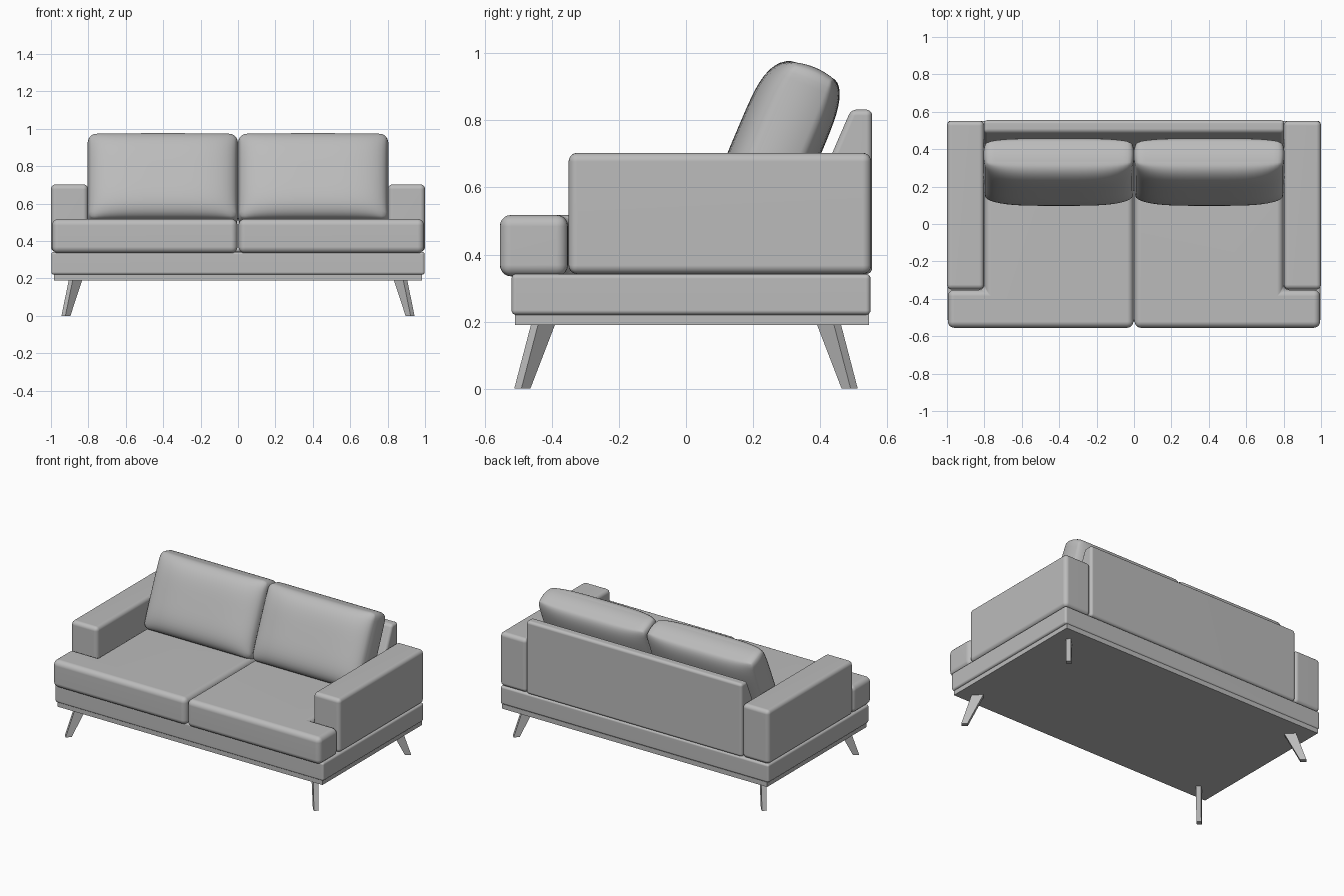
import bpy, bmesh
from math import sin, radians, pi, sqrt
from mathutils import Matrix, Vector

cube = bpy.data.objects.get("Cube")
if cube:
    bpy.data.objects.remove(cube, do_unlink=True)

fabric = bpy.data.materials.new("grey_fabric")
fabric.use_nodes = True
GREY = (0.5, 0.5, 0.5, 1)
fabric.diffuse_color = GREY
fabric.node_tree.nodes["Principled BSDF"].inputs["Base Color"].default_value = GREY


def finish(name, bm, smooth=True):
    """Turn a bmesh into a named, shaded object."""
    bmesh.ops.recalc_face_normals(bm, faces=bm.faces)
    mesh = bpy.data.meshes.new(name)
    bm.to_mesh(mesh)
    bm.free()
    mesh.materials.append(fabric)
    obj = bpy.data.objects.new(name, mesh)
    bpy.context.collection.objects.link(obj)
    if smooth:
        bpy.ops.object.select_all(action='DESELECT')
        obj.select_set(True)
        bpy.context.view_layer.objects.active = obj
        bpy.ops.object.shade_smooth_by_angle(angle=radians(40))
        normals = obj.modifiers.new("even_normals", 'WEIGHTED_NORMAL')
        normals.keep_sharp = True
    return obj


def prism(name, outline, offset, bevel=0.0):
    """Extrude a closed outline of 3D points and round its edges."""
    bm = bmesh.new()
    face = bm.faces.new([bm.verts.new(p) for p in outline])
    ext = bmesh.ops.extrude_face_region(bm, geom=[face], use_keep_orig=True)
    moved = [g for g in ext["geom"] if isinstance(g, bmesh.types.BMVert)]
    bmesh.ops.translate(bm, verts=moved, vec=offset)
    bmesh.ops.recalc_face_normals(bm, faces=bm.faces)
    if bevel:
        bmesh.ops.bevel(bm, geom=bm.edges[:], offset=bevel, segments=5,
                        profile=0.5, affect='EDGES', clamp_overlap=True)
    return finish(name, bm, bevel > 0)


def box(name, x, y, z, bevel=0.0):
    outline = [(x[0], y[0], z[0]), (x[1], y[0], z[0]),
               (x[1], y[1], z[0]), (x[0], y[1], z[0])]
    return prism(name, outline, (0, 0, z[1] - z[0]), bevel)


def back_cushion(name, cx):
    """Tilted box cushion with a puffed front and back."""
    hx, hy, hz, radius = 0.395, 0.0575, 0.245, 0.035
    bm = bmesh.new()
    bmesh.ops.create_cube(bm, size=2)
    bmesh.ops.subdivide_edges(bm, edges=bm.edges[:], cuts=23, use_grid_fill=True)
    for v in bm.verts:
        u, w = sin(v.co.x * pi / 2), sin(v.co.z * pi / 2)
        puff = sqrt(max(0, 1 - u ** 4) * max(0, 1 - w ** 4))
        t = v.co.y
        x, z, y = u * hx, w * hz, t * hy
        if t < -0.999:
            y -= 0.085 * puff
        elif t > 0.999:
            y += 0.058 * puff
        else:
            # gently domed side panels
            dome = 0.008 * (1 - t * t)
            x += dome * u ** 9
            z += dome * w ** 9
        # round the four corners of the face outline
        dx, dz = abs(x) - hx + radius, abs(z) - hz + radius
        if dx > 0 and dz > 0:
            k = max(dx, dz) / sqrt(dx * dx + dz * dz)
            x = (hx - radius + dx * k) * (1 if x > 0 else -1)
            z = (hz - radius + dz * k) * (1 if z > 0 else -1)
        v.co = (x, y, z)
    bm.transform(Matrix.Translation((cx, 0.287, 0.724))
                 @ Matrix.Rotation(radians(-23), 4, 'X'))
    return finish(name, bm)


def leg(name, sx, sy):
    """Flat tapered leg splayed along the diagonal."""
    out = Vector((sx, sy, 0)).normalized()
    side = Vector((-out.y, out.x, 0))
    bm = bmesh.new()
    rings = []
    for centre, half in ((Vector((0.92 * sx, 0.488 * sy, 0)), 0.019),
                         (Vector((0.868 * sx, 0.425 * sy, 0.195)), 0.036)):
        rings.append([bm.verts.new(centre + out * half * a + side * 0.015 * b)
                      for a, b in ((-1, -1), (1, -1), (1, 1), (-1, 1))])
    low, high = rings
    bm.faces.new(low)
    bm.faces.new(high)
    for i in range(4):
        j = (i + 1) % 4
        bm.faces.new((low[i], low[j], high[j], high[i]))
    return finish(name, bm, False)


# Plinth and upholstered base
box("plinth", (-0.985, 0.985), (-0.51, 0.545), (0.19, 0.222))
box("base", (-0.998, 0.998), (-0.52, 0.55), (0.22, 0.342), 0.014)

# Backrest with a sloping front
back_profile = [(0.555, 0.342), (0.555, 0.832), (0.492, 0.832), (0.28, 0.342)]
prism("backrest", [(-0.802, y, z) for y, z in back_profile], (1.604, 0, 0), 0.018)

for s, label in ((1, "left"), (-1, "right")):
    # Arm
    box(label + "_arm", sorted((0.802 * s, 1.0 * s)), (-0.35, 0.552), (0.342, 0.703), 0.026)
    # Seat cushion wrapping in front of the arm
    seat = [(0.003, -0.555), (0.995, -0.555), (0.995, -0.352),
            (0.798, -0.352), (0.798, 0.4), (0.003, 0.4)]
    prism(label + "_seat_cushion", [(x * s, y, 0.335) for x, y in seat],
          (0, 0, 0.183), 0.034)
    # Back cushion
    back_cushion(label + "_back_cushion", 0.402 * s)
    # Legs
    leg(label + "_front_leg", s, -1)
    leg(label + "_rear_leg", s, 1)
